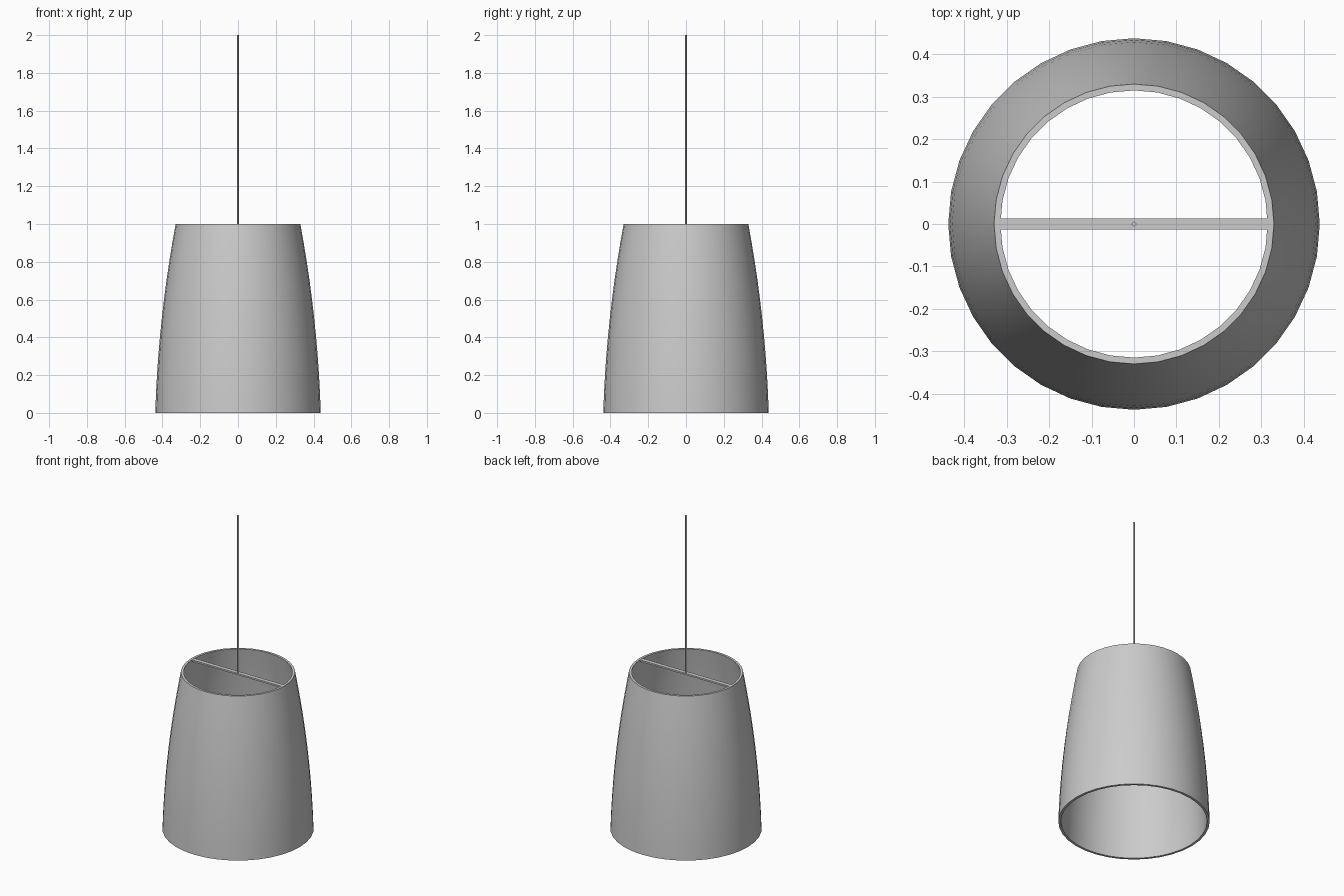
import bpy, bmesh, math

if "Cube" in bpy.data.objects:
    bpy.data.objects.remove(bpy.data.objects["Cube"])

SEG = 36
WALL = 0.015


def finish(bm, name):
    bmesh.ops.recalc_face_normals(bm, faces=bm.faces)
    mesh = bpy.data.meshes.new(name)
    bm.to_mesh(mesh)
    bm.free()
    obj = bpy.data.objects.new(name, mesh)
    bpy.context.collection.objects.link(obj)
    return obj


def lathe(name, profile, seg):
    """Closed profile of (radius, z) points turned around the z axis."""
    bm = bmesh.new()
    rings = [[bm.verts.new((r * math.cos(2 * math.pi * i / seg),
                            r * math.sin(2 * math.pi * i / seg), z))
              for i in range(seg)] for r, z in profile]
    for a, b in zip(rings, rings[1:] + rings[:1]):
        for i in range(seg):
            j = (i + 1) % seg
            bm.faces.new((a[i], a[j], b[j], b[i]))
    return finish(bm, name)


# Curved, open-ended shade with a thin wall
heights = [i / 10 for i in range(11)]
outer = [(0.438 - 0.03 * z - 0.078 * z * z, z) for z in heights]
inner = [(r - WALL, z) for r, z in reversed(outer)]
shade = lathe("shade", outer + inner, SEG)
bpy.context.view_layer.objects.active = shade
shade.select_set(True)
bpy.ops.object.shade_smooth_by_angle(angle=math.radians(30))

# Flat bar spanning the top opening
bm = bmesh.new()
bmesh.ops.create_cube(bm, size=1)
bmesh.ops.scale(bm, vec=(0.632, 0.026, 0.01), verts=bm.verts)
bmesh.ops.translate(bm, vec=(0, 0, 0.993), verts=bm.verts)
finish(bm, "support_bar")

# Four-sided hanging cord
bm = bmesh.new()
bmesh.ops.create_cone(bm, cap_ends=True, segments=4, radius1=0.006,
                      radius2=0.006, depth=1.005)
bmesh.ops.translate(bm, vec=(0, 0, 1.4975), verts=bm.verts)
finish(bm, "cord")
